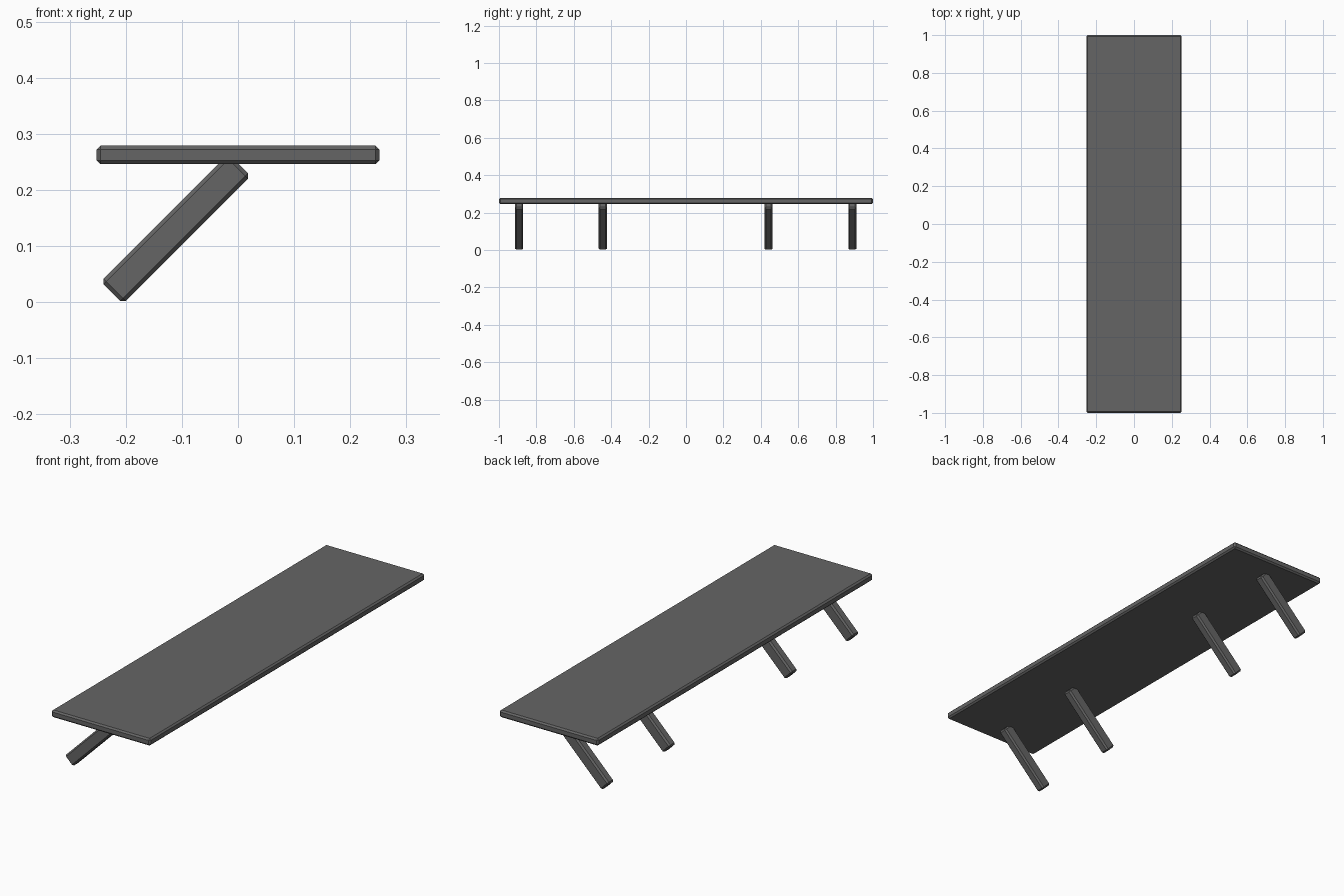
import bpy
from math import radians

cube = bpy.data.objects.get("Cube")
if cube:
    bpy.data.objects.remove(cube, do_unlink=True)

grey = bpy.data.materials.new("dark grey")
grey.use_nodes = True
colour = (0.13, 0.13, 0.13, 1)
grey.diffuse_color = colour
grey.node_tree.nodes["Principled BSDF"].inputs["Base Color"].default_value = colour


def chamfered_box(name, centre, size, bevel, tilt=0):
    """Box with flat chamfered edges, tilted about the y axis."""
    bpy.ops.mesh.primitive_cube_add(size=1, location=centre)
    box = bpy.context.object
    box.name = name
    box.scale = size
    bpy.ops.object.transform_apply(location=False, rotation=False, scale=True)
    box.rotation_euler.y = radians(tilt)
    mod = box.modifiers.new("chamfer", 'BEVEL')
    mod.width = bevel
    mod.segments = 1
    box.data.materials.append(grey)
    return box


# Flat shelf board
chamfered_box("board", (0, 0, 0.2625), (0.504, 2, 0.033), 0.007)

# Four slanted struts, sunk into the underside of the board
for i, y in enumerate((-0.892, -0.445, 0.441, 0.889)):
    chamfered_box(f"strut_{i + 1}", (-0.111, y, 0.131), (0.322, 0.043, 0.056), 0.007, -45)
